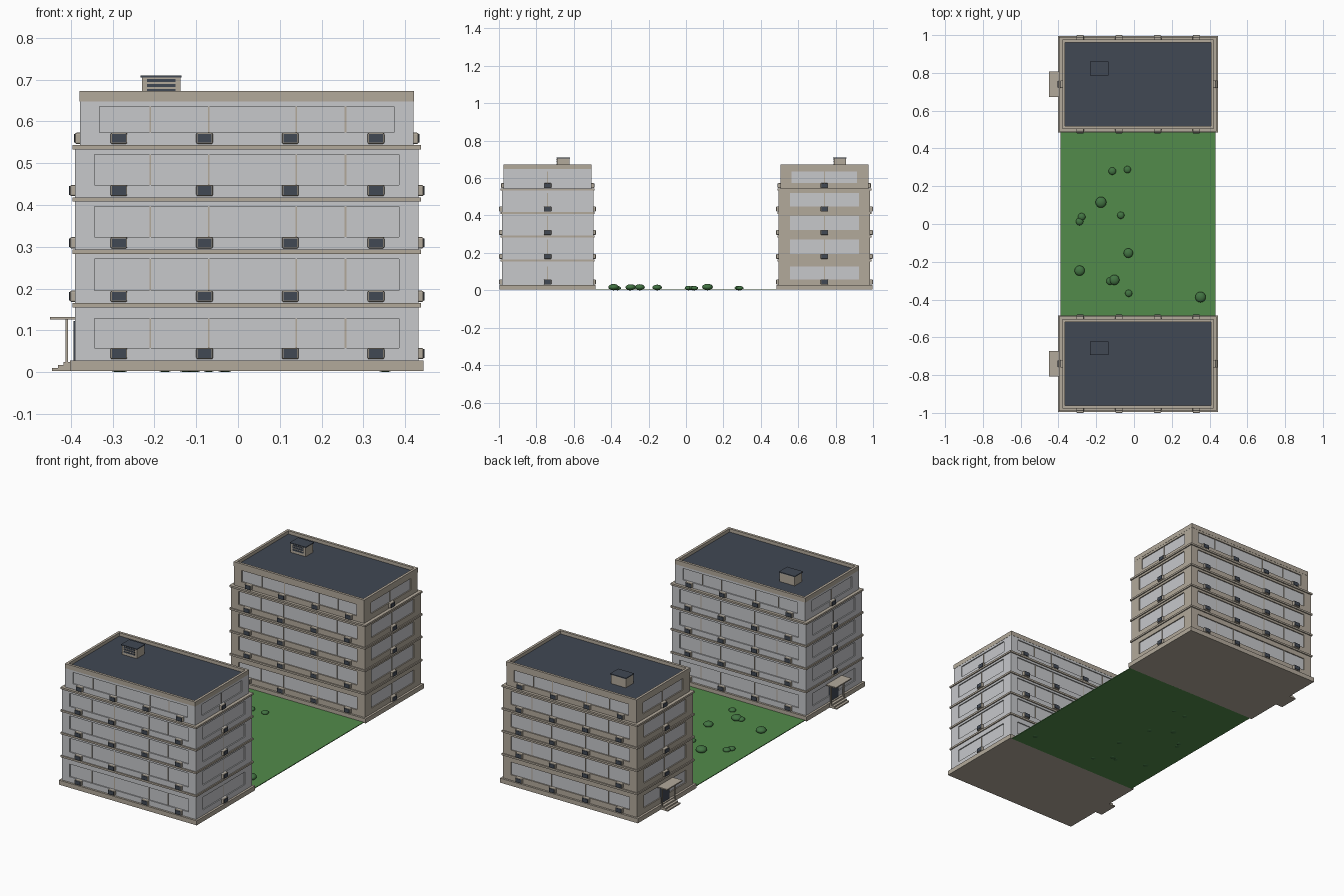
import bpy, bmesh
from mathutils import Matrix

cube = bpy.data.objects.get("Cube")
if cube:
    bpy.data.objects.remove(cube, do_unlink=True)


def material(name, r, g, b):
    m = bpy.data.materials.new(name)
    m.use_nodes = True
    m.diffuse_color = (r, g, b, 1)
    m.node_tree.nodes["Principled BSDF"].inputs["Base Color"].default_value = (r, g, b, 1)
    return m


GREY = material("pale grey", 0.57, 0.58, 0.60)
BEIGE = material("beige stone", 0.45, 0.40, 0.33)
DARK = material("dark slate", 0.052, 0.065, 0.088)
GREEN = material("grass green", 0.084, 0.26, 0.07)
BUSH = material("bush green", 0.055, 0.175, 0.055)


def finish(name, bm, mat, bevel=0):
    me = bpy.data.meshes.new(name)
    bm.to_mesh(me)
    bm.free()
    me.materials.append(mat)
    ob = bpy.data.objects.new(name, me)
    bpy.context.collection.objects.link(ob)
    if bevel:
        mod = ob.modifiers.new("Bevel", "BEVEL")
        mod.width, mod.segments = bevel, 2
    return ob


def boxes(name, items, mat, bevel=0):
    """One object from boxes given as (x0, x1, y0, y1, z0, z1)."""
    bm = bmesh.new()
    for x0, x1, y0, y1, z0, z1 in items:
        move = Matrix.Translation(((x0 + x1) / 2, (y0 + y1) / 2, (z0 + z1) / 2))
        size = Matrix.Diagonal((x1 - x0, y1 - y0, z1 - z0, 1))
        bmesh.ops.create_cube(bm, size=1, matrix=move @ size)
    return finish(name, bm, mat, bevel)


CX = 0.021                                # building centre in x
FLOORS = [(0.028, 0.155), (0.165, 0.283), (0.293, 0.408), (0.418, 0.533), (0.543, 0.648)]
UNIT_X = (-0.285, -0.08, 0.125, 0.33)     # service units along the long sides
MULLION_X = (-0.21, -0.07, 0.139, 0.257)


def building(label, cy, wall_mat):
    def block(hx, hy, z0, z1):
        return (CX - hx, CX + hx, cy - hy, cy + hy, z0, z1)

    frames, panels, mullions, bodies, fronts = [], [], [], [], []
    for i, (z0, z1) in enumerate(FLOORS):
        hx, hy = (0.399, 0.235) if i == 4 else (0.411, 0.245)
        low, high = z0 + 0.03, z1 - (0.027 if i == 0 else 0.012)
        # Recessed panels behind a frame of bands and corner posts
        panels.append(block(hx - 0.006, hy - 0.006, low, high))
        frames += [block(hx, hy, z0, low), block(hx, hy, high, z1)]
        for sx in (-1, 1):
            for sy in (-1, 1):
                xs = sorted((CX + sx * hx, CX + sx * (hx - 0.047)))
                ys = sorted((cy + sy * hy, cy + sy * (hy - 0.06)))
                frames.append((*xs, *ys, low, high))
        # Thin dividers between panels
        for x in MULLION_X:
            mullions.append((x - 0.002, x + 0.002, cy - hy + 0.003, cy + hy - 0.003, low, high))
        mullions.append((CX - hx + 0.003, CX + hx - 0.003, cy - 0.002, cy + 0.002, low, high))
        # Projecting service units with dark grilles
        a, b = z0 + 0.003, z0 + 0.03
        for s in (-1, 1):
            for x in UNIT_X:
                for group, w, out, e in ((bodies, 0.02, 0.013, 0), (fronts, 0.0165, 0.015, 0.003)):
                    ys = sorted((cy + s * (hy - 0.004), cy + s * (hy + out)))
                    group.append((x - w, x + w, *ys, a + e, b - e))
            if i == 0 and s < 0:
                continue                  # the entrance is here
            for group, w, out, e in ((bodies, 0.02, 0.012, 0), (fronts, 0.0165, 0.014, 0.003)):
                xs = sorted((CX + s * (hx - 0.004), CX + s * (hx + out)))
                group.append((*xs, cy - w, cy + w, a + e, b - e))
    boxes(label + "_wall_frames", frames, wall_mat)
    boxes(label + "_wall_panels", panels, GREY)
    boxes(label + "_panel_dividers", mullions, BEIGE)
    boxes(label + "_service_units", bodies, BEIGE, 0.004)
    boxes(label + "_service_grilles", fronts, DARK)

    # Plinth and floor ledges
    boxes(label + "_plinth", [block(0.423, 0.256, 0.003, 0.028)], BEIGE)
    boxes(label + "_ledges", [block(0.417, 0.251, z1, z1 + 0.010) for _, z1 in FLOORS[:4]], BEIGE)

    # Parapet and roof
    hx, hy, t, z0, z1 = 0.4, 0.236, 0.014, 0.648, 0.673
    boxes(label + "_parapet", [
        (CX - hx, CX + hx, cy - hy, cy - hy + t, z0, z1),
        (CX - hx, CX + hx, cy + hy - t, cy + hy, z0, z1),
        (CX - hx, CX - hx + t, cy - hy + t, cy + hy - t, z0, z1),
        (CX + hx - t, CX + hx, cy - hy + t, cy + hy - t, z0, z1)], BEIGE)
    boxes(label + "_roof", [block(hx - t, hy - t, z0, 0.655)], DARK)

    # Roof vent with louvres on its front
    vx, vy = -0.184, cy + 0.083
    boxes(label + "_roof_vent", [(vx - 0.046, vx + 0.046, vy - 0.033, vy + 0.033, 0.655, 0.705)], BEIGE)
    boxes(label + "_vent_cap", [(vx - 0.049, vx + 0.049, vy - 0.036, vy + 0.036, 0.705, 0.71)], DARK)
    boxes(label + "_vent_louvres",
          [(vx - 0.034, vx + 0.034, vy - 0.035, vy - 0.03, z, z + 0.008) for z in (0.669, 0.682, 0.694)], DARK)

    # Entrance: door, canopy, posts and steps
    left = CX - 0.411
    boxes(label + "_door", [(left - 0.003, left + 0.01, cy - 0.035, cy + 0.035, 0.028, 0.122)], DARK)
    boxes(label + "_canopy", [(-0.45, left + 0.008, cy - 0.068, cy + 0.068, 0.126, 0.132)], BEIGE)
    boxes(label + "_canopy_posts",
          [(-0.413, -0.407, y - 0.003, y + 0.003, 0.018, 0.126) for y in (cy - 0.055, cy + 0.055)], BEIGE)
    boxes(label + "_steps",
          [(-0.445 + 0.014 * k, -0.395, cy - 0.055, cy + 0.055, 0.003 + 0.007 * k, 0.01 + 0.007 * k)
           for k in range(3)], BEIGE)


building("front_block", -0.74, GREY)
building("back_block", 0.74, BEIGE)

# Lawn between the blocks
boxes("lawn", [(-0.39, 0.432, -0.486, 0.486, 0.003, 0.007)], GREEN)

# Round bushes (x, y, radius)
bm = bmesh.new()
for x, y, r in [(-0.115, 0.28, 0.02), (-0.035, 0.288, 0.019), (-0.175, 0.115, 0.029),
                (-0.277, 0.038, 0.02), (-0.288, 0.013, 0.02), (-0.07, 0.046, 0.019),
                (-0.03, -0.154, 0.025), (-0.288, -0.247, 0.027), (-0.127, -0.302, 0.02),
                (-0.104, -0.296, 0.027), (-0.028, -0.367, 0.019), (0.352, -0.387, 0.028)]:
    shape = Matrix.Translation((x, y, r * 0.6)) @ Matrix.Diagonal((r, r, r * 0.6, 1))
    bmesh.ops.create_uvsphere(bm, u_segments=16, v_segments=10, radius=1, matrix=shape)
for f in bm.faces:
    f.smooth = True
finish("bushes", bm, BUSH)
